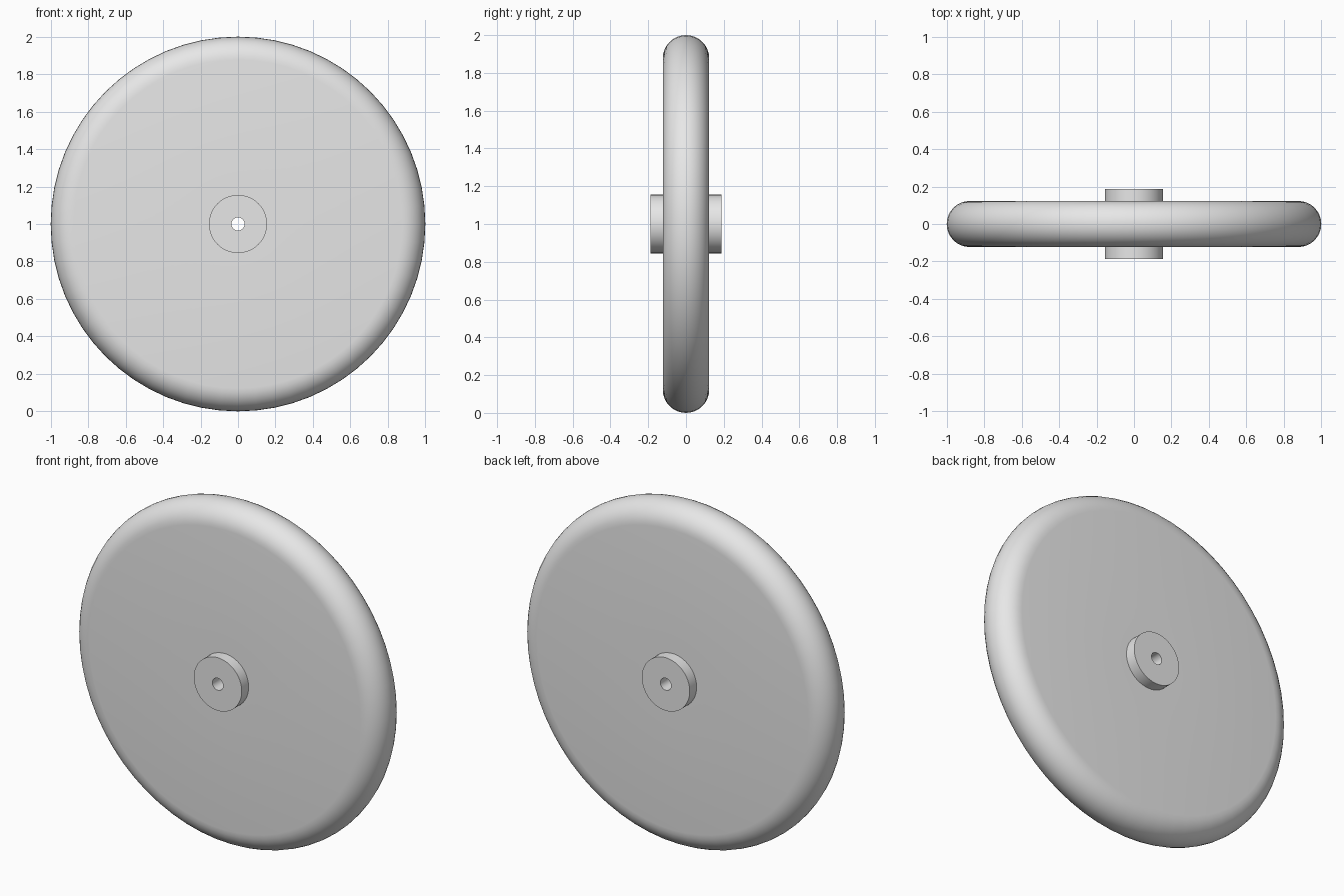
import bpy, bmesh, math
from mathutils import Vector, Matrix

cube = bpy.data.objects.get("Cube")
if cube:
    bpy.data.objects.remove(cube, do_unlink=True)

# Main dimensions
RADIUS, HALF_WIDTH = 1.0, 0.123
HUB_RADIUS, HUB_HALF, BORE = 0.155, 0.187, 0.035
SEGMENTS, RIM_STEPS = 64, 16

grey = bpy.data.materials.new("plain_grey")
grey.use_nodes = True
colour = (0.8, 0.8, 0.8, 1)
grey.diffuse_color = colour
grey.node_tree.nodes["Principled BSDF"].inputs["Base Color"].default_value = colour


def lathe(name, profile):
    """Spin a closed (radius, y) outline about the axle."""
    bm = bmesh.new()
    verts = [bm.verts.new((r, y, 0)) for r, y in profile]
    edges = [bm.edges.new((v, verts[i - 1])) for i, v in enumerate(verts)]
    bmesh.ops.spin(bm, geom=verts + edges, cent=(0, 0, 0), axis=(0, 1, 0),
                   angle=math.tau, steps=SEGMENTS, use_merge=True)
    bmesh.ops.remove_doubles(bm, verts=bm.verts, dist=0.0001)
    bmesh.ops.recalc_face_normals(bm, faces=bm.faces)
    bmesh.ops.translate(bm, verts=bm.verts, vec=(0, 0, RADIUS))
    mesh = bpy.data.meshes.new(name)
    bm.to_mesh(mesh)
    bm.free()
    mesh.materials.append(grey)
    obj = bpy.data.objects.new(name, mesh)
    bpy.context.collection.objects.link(obj)
    bpy.ops.object.select_all(action='DESELECT')
    bpy.context.view_layer.objects.active = obj
    obj.select_set(True)
    bpy.ops.object.shade_smooth_by_angle(angle=math.radians(35))
    return obj


# Half-round rim between the two flat sides
rim = []
for i in range(RIM_STEPS + 1):
    a = math.pi * (i / RIM_STEPS - 0.5)
    rim.append((RADIUS - HALF_WIDTH + HALF_WIDTH * math.cos(a),
                HALF_WIDTH * math.sin(a)))

# Bore, front boss, disc with rim, back boss in one watertight outline
front = [(BORE, -HUB_HALF), (HUB_RADIUS, -HUB_HALF), (HUB_RADIUS, -HALF_WIDTH)]
back = [(r, -y) for r, y in reversed(front)]
lathe("wheel_with_hub", front + rim + back)
